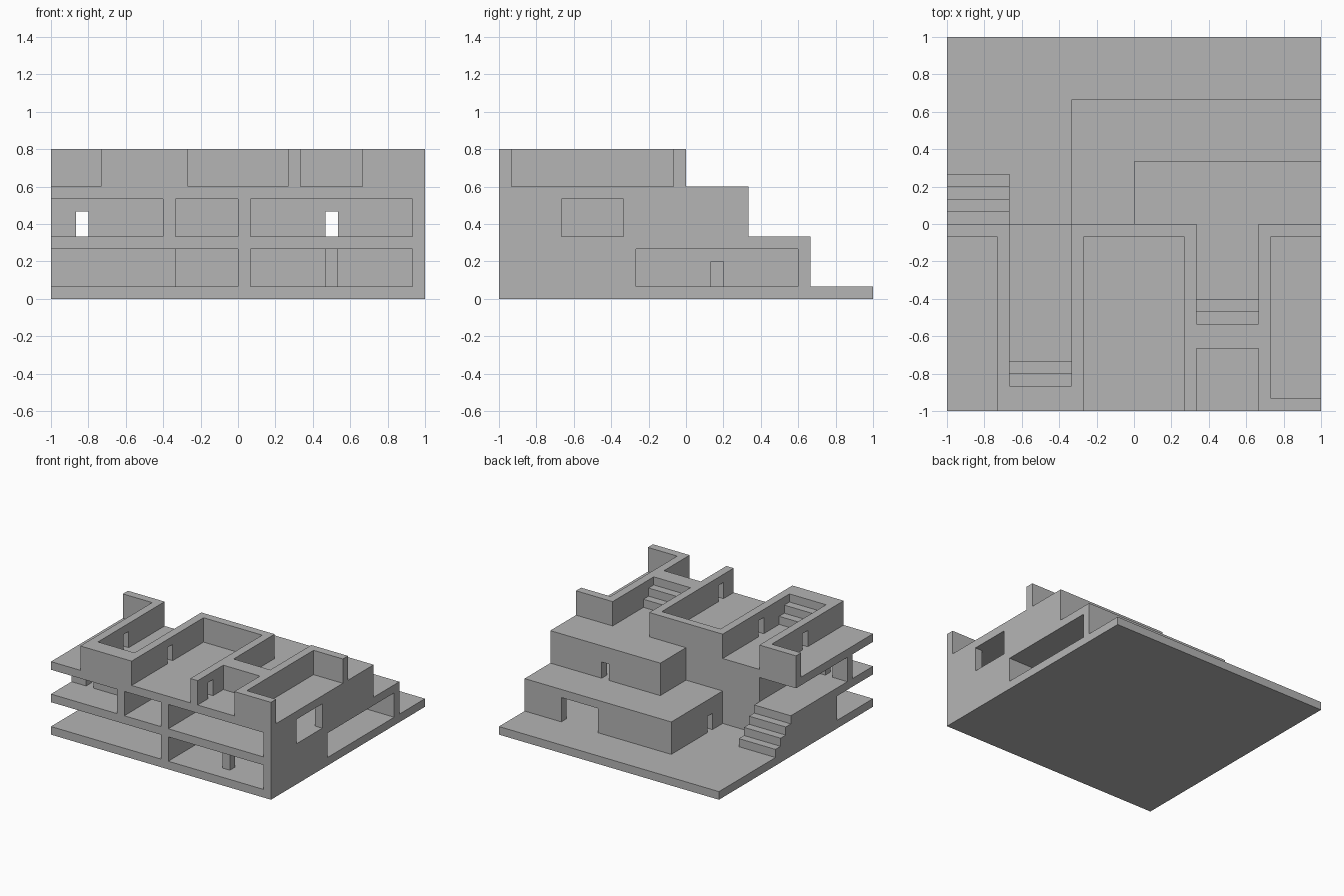
import bpy, bmesh

U = 1 / 15  # one building module

if "Cube" in bpy.data.objects:
    bpy.data.objects.remove(bpy.data.objects["Cube"], do_unlink=True)

GREY = (0.46, 0.46, 0.46, 1)
mat = bpy.data.materials.new("concrete grey")
mat.use_nodes = True
mat.diffuse_color = GREY
mat.node_tree.nodes["Principled BSDF"].inputs["Base Color"].default_value = GREY


def part(name, boxes):
    """One object from boxes given as (x0, x1, y0, y1, z0, z1) in modules."""
    bm = bmesh.new()
    for x0, x1, y0, y1, z0, z1 in boxes:
        verts = bmesh.ops.create_cube(bm, size=1)["verts"]
        bmesh.ops.scale(bm, verts=verts, vec=((x1 - x0) * U, (y1 - y0) * U, (z1 - z0) * U))
        bmesh.ops.translate(bm, verts=verts, vec=((x0 + x1) * U / 2, (y0 + y1) * U / 2, (z0 + z1) * U / 2))
    mesh = bpy.data.meshes.new(name)
    bm.to_mesh(mesh)
    bm.free()
    mesh.materials.append(mat)
    bpy.context.collection.objects.link(bpy.data.objects.new(name, mesh))


def wall(axis, at, start, end, z, gap=None, gap_height=2, height=3):
    """Boxes of a one-module-thick wall along an axis, with an optional door or window gap."""
    runs = [(start, end, z, z + height)]
    if gap:
        runs = [(start, gap[0], z, z + height), (gap[1], end, z, z + height)]
        if gap_height < height:
            runs.append((gap[0], gap[1], z + gap_height, z + height))
    if axis == "x":
        return [(a, b, at, at + 1, lo, hi) for a, b, lo, hi in runs]
    return [(at, at + 1, a, b, lo, hi) for a, b, lo, hi in runs]


def stairs(x0, x1, y, z, steps, landing):
    """Boxes of solid steps climbing toward -y; the last reaches to the landing's end."""
    boxes = [(x0, x1, y - i - 1, y - i, z, z + i + 1) for i in range(steps - 1)]
    return boxes + [(x0, x1, landing, y - steps + 1, z, z + steps)]


# Floor slabs, each storey stepping back
part("base_slab", [(-15, 15, -15, 15, 0, 1)])
part("middle_slab", [(-15, 15, -15, 0, 4, 5), (-5, 15, 0, 10, 4, 5)])
part("upper_slab", [(-15, 15, -15, 0, 8, 9), (0, 15, 0, 5, 8, 9)])

# Ground storey
part("ground_core", [(-15, -5, -8, 0, 1, 4)])
part("ground_front_divider", wall("y", 0, -15, -5, 1))
part("ground_cross_wall", wall("x", -5, -5, 14, 1))
part("ground_side_wall", wall("y", 14, -15, -4, 1))
part("ground_back_wall", wall("x", 9, -5, 15, 1, (5, 10), 3))
part("ground_door_wall", wall("y", -5, -4, 9, 1, (2, 3)))
part("ground_pillar", [(7, 8, -13, -12, 1, 4)])

# Middle storey
part("middle_balcony_wall", wall("x", -11, -15, -6, 5, (-13, -12)))
part("middle_left_room_wall", wall("y", -6, -15, -1, 5))
part("middle_porch_wall", wall("y", -10, -10, -1, 5))
part("middle_rear_wall", wall("x", -1, -10, 0, 5))
part("middle_divider", wall("y", 0, -15, 5, 5))
part("middle_back_wall", wall("x", 4, 1, 14, 5, (7, 8)))
part("middle_window_wall", wall("y", 14, -15, 5, 5, (-10, -5), 3))

# Roof terrace walls
part("roof_west_wall", wall("y", -11, -15, 0, 9, (-8, -7)))
part("roof_west_back_wall", wall("x", -1, -15, -11, 9))
part("court_west_wall", wall("y", -5, -15, 0, 9, (-8, -7)))
part("court_back_wall", wall("x", -1, -4, 4, 9))
part("court_east_wall", wall("y", 4, -15, 0, 9, (-13, -12)))
part("roof_east_wall", wall("y", 10, -15, 0, 9))
part("roof_east_front_wall", wall("x", -15, 11, 15, 9))
part("roof_east_back_wall", wall("x", -1, 11, 15, 9))

# Stairs
part("garden_stairs", stairs(-15, -10, 4, 1, 4, 0))
part("roof_west_stairs", stairs(-10, -5, -11, 9, 3, -15))
part("roof_east_stairs", stairs(5, 10, -6, 9, 3, -10))
